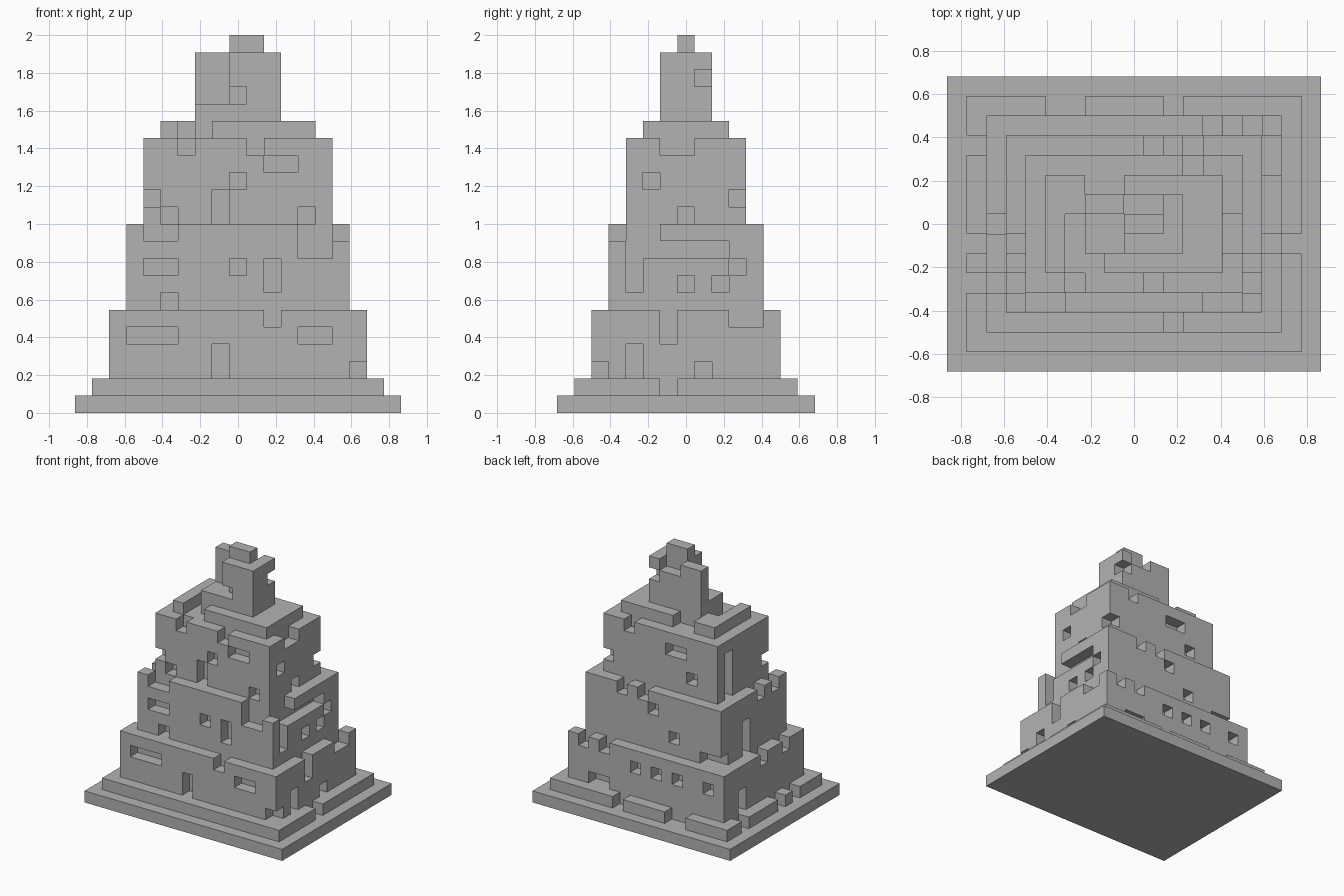
import bpy, bmesh
from mathutils import Vector

U = 2 / 22  # edge length of one block

cube = bpy.data.objects.get("Cube")
if cube:
    bpy.data.objects.remove(cube, do_unlink=True)

stone = bpy.data.materials.new("grey_stone")
stone.use_nodes = True
stone.diffuse_color = (0.45, 0.45, 0.45, 1)
stone.node_tree.nodes["Principled BSDF"].inputs["Base Color"].default_value = (0.45, 0.45, 0.45, 1)


def block(x0, x1, y0, y1, z0, z1):
    """Cells of a box, both ends included."""
    return {(x, y, z) for x in range(x0, x1 + 1)
            for y in range(y0, y1 + 1) for z in range(z0, z1 + 1)}


def tier(hx, hy, z0, z1, **sides):
    """Solid tier; each side lists openings as (first, last, low, high)."""
    cells = block(-hx, hx, -hy, hy, z0, z1)
    for a, b, lo, hi in sides.get("front", ()):
        cells -= block(a, b, -hy, -hy, lo, hi)
    for a, b, lo, hi in sides.get("back", ()):
        cells -= block(a, b, hy, hy, lo, hi)
    for a, b, lo, hi in sides.get("right", ()):
        cells -= block(hx, hx, a, b, lo, hi)
    for a, b, lo, hi in sides.get("left", ()):
        cells -= block(-hx, -hx, a, b, lo, hi)
    return cells


parts = {}
parts["base_slab"] = tier(9, 7, 0, 0)

# Low step ring with gaps
parts["step_ring"] = tier(
    8, 6, 1, 1,
    back=[(-4, -3, 1, 1), (2, 2, 1, 1)],
    right=[(-1, -1, 1, 1)],
    left=[(4, 4, 1, 1), (-1, -1, 1, 1), (-3, -3, 1, 1)])

# Three tall tiers with doors, windows and battlements
parts["lower_tier"] = tier(
    7, 5, 2, 5,
    front=[(-6, -4, 4, 4), (4, 5, 4, 4), (-1, -1, 2, 3), (7, 7, 2, 2), (2, 2, 5, 5)],
    right=[(-3, -3, 2, 3), (1, 1, 2, 2), (-1, -1, 4, 5), (3, 4, 5, 5)],
    back=[(x, x, 4, 4) for x in (1, -1, -3, -6)]
    + [(6, 6, 5, 5), (4, 4, 5, 5), (4, 5, 2, 2)],
    left=[(3, 3, 2, 3), (0, 0, 5, 5), (-3, -3, 5, 5)])

parts["middle_tier"] = tier(
    6, 4, 6, 10,
    front=[(-4, -4, 6, 6), (-5, -4, 8, 8), (0, 0, 8, 8), (2, 2, 7, 8),
           (-5, -4, 10, 10), (4, 5, 9, 10), (6, 6, 10, 10)],
    right=[(-4, -2, 10, 10), (-3, -3, 7, 9), (0, 0, 7, 7), (2, 2, 7, 7),
           (3, 3, 8, 8), (-2, 2, 9, 9)],
    back=[(3, 3, 10, 10), (1, 1, 10, 10), (0, 0, 9, 9), (-2, -2, 7, 7), (-6, -5, 6, 6)],
    left=[(1, 1, 6, 8), (-1, -1, 10, 10), (-3, -3, 10, 10)])

parts["upper_tier"] = tier(
    5, 3, 11, 15,
    front=[(-3, -3, 15, 15), (1, 1, 15, 15), (2, 3, 14, 14), (0, 0, 13, 13),
           (-1, -1, 11, 12), (-4, -4, 11, 11), (-5, -5, 12, 12), (4, 4, 11, 11)],
    right=[(-2, -2, 13, 13), (3, 3, 12, 12), (0, 0, 11, 11), (-1, 0, 15, 15)],
    back=[(3, 3, 15, 15), (-2, -1, 14, 14), (-3, -3, 12, 12)],
    left=[(2, 2, 11, 14)])

# Terrace with a sunken corner
parts["terrace"] = tier(4, 2, 16, 16, front=[(-3, -2, 16, 16)], back=[(-2, -1, 16, 16)])
parts["terrace"] -= block(-3, -3, -2, 0, 16, 16)

# Broken tower and its crowning block
parts["tower"] = tier(
    2, 1, 17, 20,
    front=[(0, 0, 18, 18)],
    back=[(0, 1, 20, 20), (2, 2, 19, 19)])
parts["tower"] -= block(-2, -1, -1, 0, 18, 20)
parts["crown"] = block(0, 1, 0, 0, 21, 21)

everything = set().union(*parts.values())


def build(name, cells):
    """Skin the exposed sides of the cells and merge flat areas."""
    bm = bmesh.new()
    for c in cells:
        mid = Vector(c) + Vector((0, 0, 0.5))
        for axis in range(3):
            for s in (-1, 1):
                n = Vector((0, 0, 0))
                n[axis] = s
                if tuple(int(a + b) for a, b in zip(c, n)) in everything:
                    continue
                u = Vector((0, 0, 0))
                u[(axis + 1) % 3] = 0.5
                v = n.cross(u)
                centre = mid + n / 2
                corners = [centre - u - v, centre + u - v, centre + u + v, centre - u + v]
                bm.faces.new([bm.verts.new(p * U) for p in corners])
    bmesh.ops.remove_doubles(bm, verts=bm.verts, dist=U / 100)
    bmesh.ops.dissolve_limit(bm, angle_limit=0.01, verts=bm.verts, edges=bm.edges)
    mesh = bpy.data.meshes.new(name)
    bm.to_mesh(mesh)
    bm.free()
    mesh.materials.append(stone)
    bpy.context.collection.objects.link(bpy.data.objects.new(name, mesh))


for name, cells in parts.items():
    build(name, cells)
